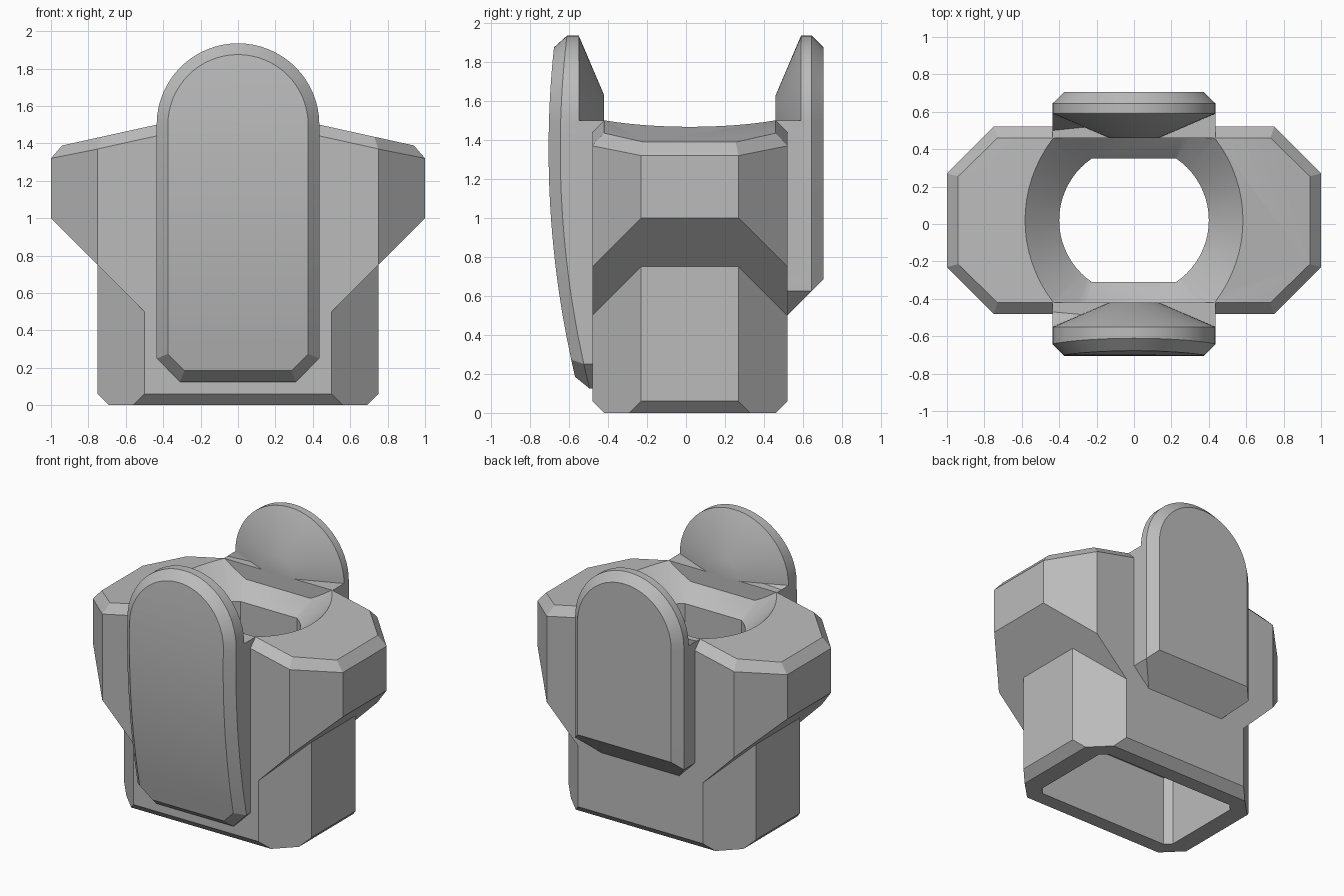
import bpy, bmesh, math
from mathutils import Vector

cube = bpy.data.objects.get("Cube")
if cube:
    bpy.data.objects.remove(cube, do_unlink=True)

grey = bpy.data.materials.new("plain grey")
grey.use_nodes = True
grey.diffuse_color = (0.5, 0.5, 0.5, 1)
grey.node_tree.nodes["Principled BSDF"].inputs["Base Color"].default_value = (0.5, 0.5, 0.5, 1)

CY = 0.02       # depth centre of the body
TOP = 1.5       # height of the shoulder ridge and of the round plate centres
R = 0.435       # half width of the plates


def finish(bm, name, y=0.0):
    bmesh.ops.recalc_face_normals(bm, faces=bm.faces[:])
    mesh = bpy.data.meshes.new(name)
    bm.to_mesh(mesh)
    bm.free()
    obj = bpy.data.objects.new(name, mesh)
    obj.location.y = y
    bpy.context.collection.objects.link(obj)
    mesh.materials.append(grey)
    return obj


def cut(bm, normal, limit):
    """Keep the part where normal . point <= limit and close the cut."""
    n = Vector(normal)
    bmesh.ops.bisect_plane(bm, geom=bm.verts[:] + bm.edges[:] + bm.faces[:],
                           plane_co=n * (limit / n.length_squared),
                           plane_no=n.normalized(), clear_outer=True)
    bmesh.ops.holes_fill(bm, edges=[e for e in bm.edges if e.is_boundary])


def cut_mirrored(bm, normal, limit):
    a, b, c = normal
    for n in {(sx * a, sy * b, c) for sx in (-1, 1) for sy in (-1, 1)}:
        cut(bm, n, limit)


def box(hx, hy, z0, z1):
    bm = bmesh.new()
    bmesh.ops.create_cube(bm, size=2)
    for v in bm.verts:
        v.co = (v.co.x * hx, v.co.y * hy, z0 if v.co.z < 0 else z1)
    return bm


def cone(r0, r1, z0, z1):
    bm = bmesh.new()
    bmesh.ops.create_cone(bm, cap_ends=True, segments=64, radius1=r0, radius2=r1, depth=z1 - z0)
    bmesh.ops.translate(bm, verts=bm.verts[:], vec=(0, 0, (z0 + z1) / 2))
    return bm


def combine(target, other, operation):
    mod = target.modifiers.new(operation, "BOOLEAN")
    mod.operation, mod.solver, mod.object = operation, "EXACT", other
    bpy.context.view_layer.objects.active = target
    bpy.ops.object.modifier_apply(modifier=mod.name)
    bpy.data.objects.remove(other, do_unlink=True)


def smooth(obj, angle=25):
    bpy.ops.object.select_all(action="DESELECT")
    obj.select_set(True)
    bpy.context.view_layer.objects.active = obj
    bpy.ops.object.shade_smooth_by_angle(angle=math.radians(angle))


# Wide upper body: corner cuts, sloping underside, sloping top, top chamfers
bm = box(1, 0.5, 0.2, TOP)
cut_mirrored(bm, (1, 1, 0), 1.25)
cut_mirrored(bm, (1, 0, -1), 0)
cut_mirrored(bm, (0.22, 0, 1), TOP + 0.22 * R)
cut_mirrored(bm, (0.22, 1, 1), TOP + 0.22 * R + 0.44)
cut_mirrored(bm, (1.15, 0, 1), 2.47)
cut_mirrored(bm, (0.96, 0.76, 1), 2.47)
body = finish(bm, "body", CY)

# Narrow lower body with a chamfered foot
bm = box(0.75, 0.5, 0, 0.9)
cut_mirrored(bm, (1, 1, 0), 1.0)
cut_mirrored(bm, (0, 1, -1), 0.44)
cut_mirrored(bm, (1, 0, -1), 0.69)
combine(body, finish(bm, "lower_body", CY), "UNION")

# Inner blocks that carry the plates, flush with the mouth of the opening
for y in (-0.49, 0.53):
    combine(body, finish(box(R, 0.07, 0.7, TOP), "plate_mount", y), "UNION")

# Flat-sided shaft, flared mouth and the hollow underside
bm = cone(0.4, 0.4, -0.1, 1.6)
cut_mirrored(bm, (0, 1, 0), 0.33)
combine(body, finish(bm, "shaft_cutter", CY), "DIFFERENCE")
bm = cone(0.4, 0.8, 1.285, 1.685)
cut_mirrored(bm, (0, 1, -1), 0.33 - 1.285)
cut_mirrored(bm, (0, 1, 0), 0.44)
combine(body, finish(bm, "mouth_cutter", CY), "DIFFERENCE")
bm = box(0.56, 0.335, -0.1, 0.5)
cut_mirrored(bm, (1, 1, 0), 0.85)
combine(body, finish(bm, "hollow_cutter", CY), "DIFFERENCE")
smooth(body)


def outline(inset, bottom):
    """Round-topped plate outline with clipped lower corners."""
    r, k = R - inset, 0.125 - inset * 0.6
    pts = [(r * math.cos(a), TOP + r * math.sin(a))
           for a in (math.pi * i / 32 for i in range(33))]
    z = bottom + inset
    return pts + [(-r, z + k), (k - r, z), (r - k, z), (r, z + k)]


def plate(name, bottom, side, face, low_back, high_back, bend=0.0, slope=None):
    """Plate with a chamfered rim; side is -1 for front and 1 for back."""
    bm = bmesh.new()
    layer = bm.verts.layers.float.new("depth")
    rings = []
    for inset, depth in ((0, 1.0), (0, 0.06), (0.06, 0.0)):
        ring = [bm.verts.new((x, depth, z)) for x, z in outline(inset, bottom)]
        for v in ring:
            v[layer] = depth
        rings.append(ring)
    n = len(rings[0])
    for a, b in zip(rings, rings[1:]):
        for i in range(n):
            j = (i + 1) % n
            bm.faces.new((a[i], a[j], b[j], b[i]))
    bm.faces.new(rings[0])
    bm.faces.new(rings[-1])
    # Slice across so the face can follow its bow
    steps = 16 if bend else 1
    for i in range(steps):
        z = TOP + 0.001 - i * (TOP - bottom - 0.2) / steps
        bmesh.ops.bisect_plane(bm, geom=bm.verts[:] + bm.edges[:] + bm.faces[:],
                               plane_co=(0, 0, z), plane_no=(0, 0, 1))
    if bend:
        for z in (1.6, 1.7, 1.8):
            bmesh.ops.bisect_plane(bm, geom=bm.verts[:] + bm.edges[:] + bm.faces[:],
                                   plane_co=(0, 0, z), plane_no=(0, 0, 1))
    for v in bm.verts:
        if v.co.y > 0.5:
            v.co.y = side * (high_back if v.co.z > TOP else low_back)
        else:
            v.co.y = side * (face - v.co.y - bend * (v.co.z - 1.35) ** 2)
    if slope is not None:
        cut(bm, (0, 1, -1), slope)
    smooth(finish(bm, name), 20)

    # Truncated cone on the inner side of the round top
    bm = cone(R, 0.13, 0, 0.13)
    for v in bm.verts:
        x, y, z = v.co
        v.co = (x, side * (high_back - z), TOP + y)
    cut(bm, (0, 0, -1), -TOP + 0.02)
    smooth(finish(bm, name + "_inner_cone"), 25)


plate("front_plate", 0.125, -1, 0.705, 0.47, 0.55, bend=0.1)
plate("back_plate", 0.5, 1, 0.705, 0.5, 0.59, slope=0.02)
